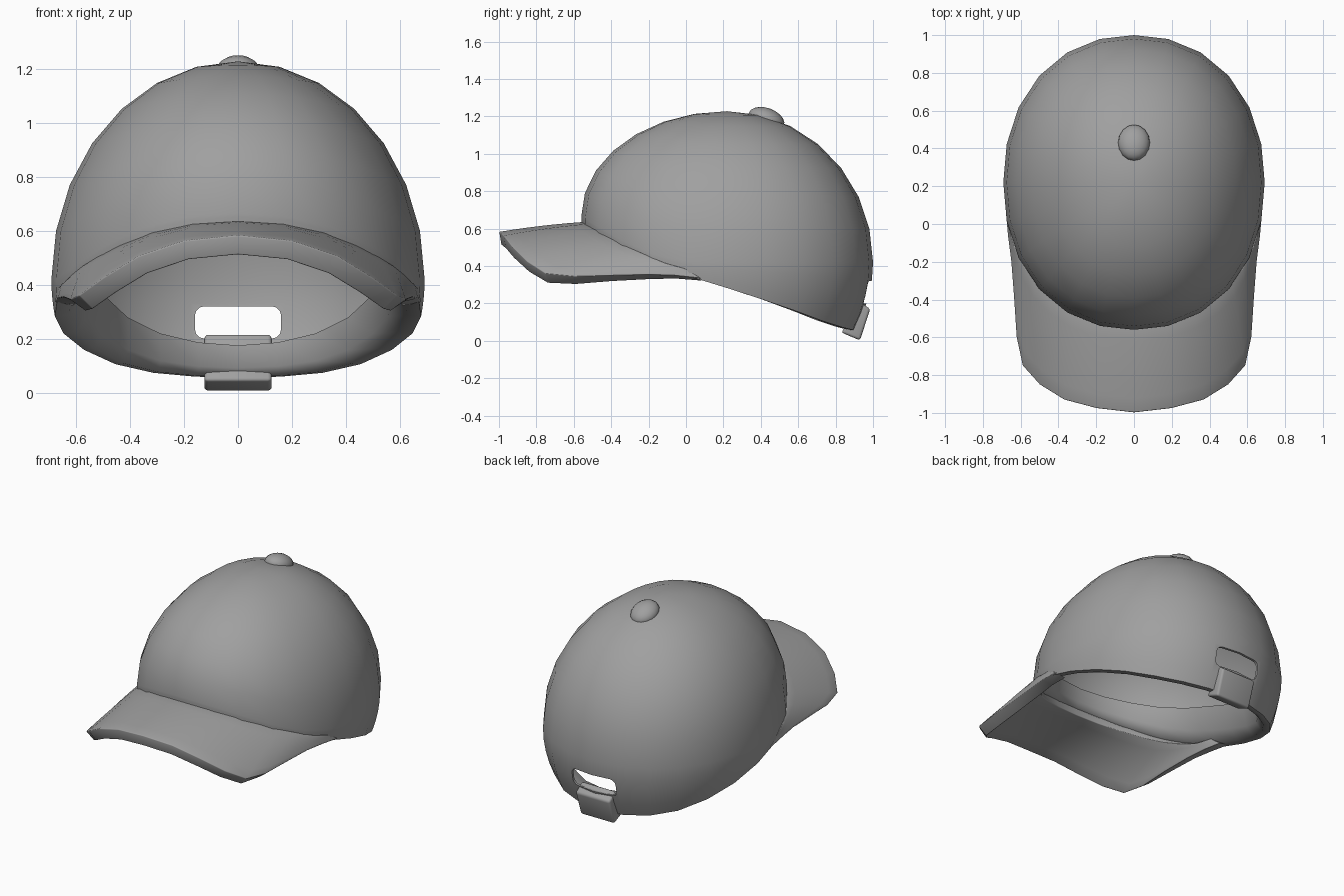
import bpy, bmesh, math
from mathutils import Vector

if "Cube" in bpy.data.objects:
    bpy.data.objects.remove(bpy.data.objects["Cube"])

CY, RX, RY, TOP, N = 0.22, 0.692, 0.78, 1.228, 2.15
SEG = 24

grey = bpy.data.materials.new("dark_fabric")
grey.diffuse_color = (0.35, 0.35, 0.35, 1)
grey.use_nodes = True
grey.node_tree.nodes["Principled BSDF"].inputs["Base Color"].default_value = grey.diffuse_color


def interp(table, v):
    for (a, p), (b, q) in zip(table, table[1:]):
        if v <= b:
            return p + (q - p) * max(0, (v - a) / (b - a))
    return table[-1][1]


# Height of the crown's lower edge along the depth of the cap
RIM = [(-0.56, 0.61), (-0.36, 0.49), (-0.12, 0.385), (0.1, 0.32),
       (0.55, 0.18), (0.85, 0.085), (1.0, 0.055)]


def station(i):
    # outline point, rim height and widest height at one step round the cap
    a = 2 * math.pi * i / SEG
    c, s = math.cos(a), math.sin(a)
    k = (abs(c) ** N + abs(s) ** N) ** (-1 / N)
    x, y = RX * c * k, RY * s * k
    rim = interp(RIM, CY + y)
    return x, y, rim, max(0.42, rim + 0.055)


def wall_point(x, y, z, z0, inset=0):
    # below its widest height the crown curves slightly inward
    k = 1 - (0.7 * max(0, z0 - z) ** 2 + inset) / math.hypot(x, y)
    return (x * k, CY + y * k, z)


def add_object(name, verts, faces):
    mesh = bpy.data.meshes.new(name)
    bm = bmesh.new()
    vs = [bm.verts.new(v) for v in verts]
    for f in faces:
        bm.faces.new([vs[i] for i in f])
    bmesh.ops.recalc_face_normals(bm, faces=bm.faces)
    bm.to_mesh(mesh)
    bm.free()
    ob = bpy.data.objects.new(name, mesh)
    bpy.context.collection.objects.link(ob)
    return ob


def finish(ob, angle=40):
    bpy.ops.object.select_all(action='DESELECT')
    ob.select_set(True)
    bpy.context.view_layer.objects.active = ob
    for m in list(ob.modifiers):
        bpy.ops.object.modifier_apply(modifier=m.name)
    ob.data.materials.clear()
    ob.data.materials.append(grey)
    bpy.ops.object.shade_smooth_by_angle(angle=math.radians(angle))


def thicken(ob, t):
    m = ob.modifiers.new("thickness", 'SOLIDIFY')
    m.thickness, m.offset = t, -1


def bevel(ob, w, seg=3):
    m = ob.modifiers.new("soft_edges", 'BEVEL')
    m.width, m.segments = w, seg


# Crown: dome rings above the widest line, tapering wall rings below it
UP, DOWN = 7, 4
R = UP + DOWN
verts, faces = [(0, CY, TOP)], []
for i in range(SEG):
    x, y, rim, z0 = station(i)
    for j in range(1, UP + 1):
        p = math.pi / 2 * j / UP
        verts.append((x * math.sin(p), CY + y * math.sin(p), z0 + (TOP - z0) * math.cos(p)))
    for j in range(1, DOWN + 1):
        verts.append(wall_point(x, y, z0 + (rim - z0) * j / DOWN, z0))
    a, b = 1 + i * R, 1 + (i + 1) % SEG * R
    faces.append((0, a, b))
    faces += [(a + j, a + j + 1, b + j + 1, b + j) for j in range(R - 1)]
crown = add_object("crown", verts, faces)
thicken(crown, 0.015)

# Rounded adjustment opening cut through the back of the crown
bpy.ops.mesh.primitive_cube_add(size=1, location=(0, 1.0, 0.26))
cutter = bpy.context.object
cutter.name = "opening_cutter"
bm = bmesh.new()
bm.from_mesh(cutter.data)
bmesh.ops.scale(bm, vec=(0.32, 0.6, 0.12), verts=bm.verts)
depth = [e for e in bm.edges if abs(e.verts[0].co.y - e.verts[1].co.y) > 0.1]
bmesh.ops.bevel(bm, geom=depth, offset=0.035, segments=3, profile=0.5, affect='EDGES')
bm.to_mesh(cutter.data)
bm.free()
cutter.hide_render = True
cut = crown.modifiers.new("opening", 'BOOLEAN')
cut.operation, cut.solver, cut.object = 'DIFFERENCE', 'EXACT', cutter
finish(crown)
bpy.data.objects.remove(cutter)

# Inner hem: wide band folded in and up from the lower edge, widest at the sides
verts, faces = [], []
for i in range(SEG):
    x, y, rim, z0 = station(i)
    side = (x / RX) ** 2
    h = 0.12 + 0.1 * side
    w = 0.15 * side + (0.1 if y > 0 else 0.06) * (1 - side)
    for kw, kh in ((0, 0), (0.35, 0.02), (0.75, 0.3), (1, 1)):
        verts.append(wall_point(x, y, rim + h * kh, z0, w * kw))
    a, b = 4 * i, 4 * ((i + 1) % SEG)
    faces += [(a + j, a + j + 1, b + j + 1, b + j) for j in range(3)]
hem = add_object("inner_hem", verts, faces)
if sum(p.normal.z * p.area for p in hem.data.polygons) > 0:
    hem.data.flip_normals()
finish(hem, 75)

# Brim: grid from the crown joint out to the arched front edge, mirrored
edge = [(0, -0.998, 0.583), (0.2, -0.975, 0.563), (0.37, -0.93, 0.505), (0.5, -0.85, 0.425),
        (0.59, -0.75, 0.36), (0.622, -0.6, 0.345), (0.635, -0.4, 0.35),
        (0.65, -0.2, 0.355), (0.668, -0.06, 0.35), (0.68, 0.08, 0.335)]
root_x = [0, 0.17, 0.32, 0.44, 0.52, 0.575, 0.61, 0.635, 0.652, 0.668]
STEPS = 6
verts = []
for rx, e in zip(root_x, edge):
    e = Vector(e)
    ry = CY - (RY - 0.015) * (1 - (rx / RX) ** N) ** (1 / N)
    root = Vector((rx, ry, interp(RIM, ry) + 0.035))
    for t in range(STEPS + 1):
        k = t / STEPS
        p = root.lerp(e, k)
        p.z += 0.05 * (root - e).length * k * (1 - k)
        verts.append(p)
W = STEPS + 1
faces = [(s * W + t, s * W + t + 1, s * W + W + t + 1, s * W + W + t)
         for s in range(len(edge) - 1) for t in range(STEPS)]
brim = add_object("brim", verts, faces)
if sum(p.normal.z for p in brim.data.polygons) < 0:
    brim.data.flip_normals()
mir = brim.modifiers.new("mirror", 'MIRROR')
mir.use_clip = True
thicken(brim, 0.072)
bevel(brim, 0.022)
finish(brim, 60)

# Strap buckle: side profile extruded across the back
prof = [(0.83, 0.045), (0.93, 0.003), (0.985, 0.17), (0.95, 0.195), (0.915, 0.22), (0.885, 0.12)]
n = len(prof)
verts = [(x, y, z) for x in (-0.125, 0.125) for y, z in prof]
faces = [tuple(range(n)), tuple(range(n, 2 * n))]
faces += [(i, (i + 1) % n, n + (i + 1) % n, n + i) for i in range(n)]
buckle = add_object("strap_buckle", verts, faces)
bevel(buckle, 0.014)
finish(buckle, 60)

# Top button, tilted with the crown
bpy.ops.mesh.primitive_uv_sphere_add(segments=16, ring_count=10, radius=1,
                                     location=(0, 0.43, 1.185), rotation=(math.radians(-20), 0, 0))
button = bpy.context.object
button.name = "top_button"
button.scale = (0.085, 0.1, 0.06)
finish(button, 60)
